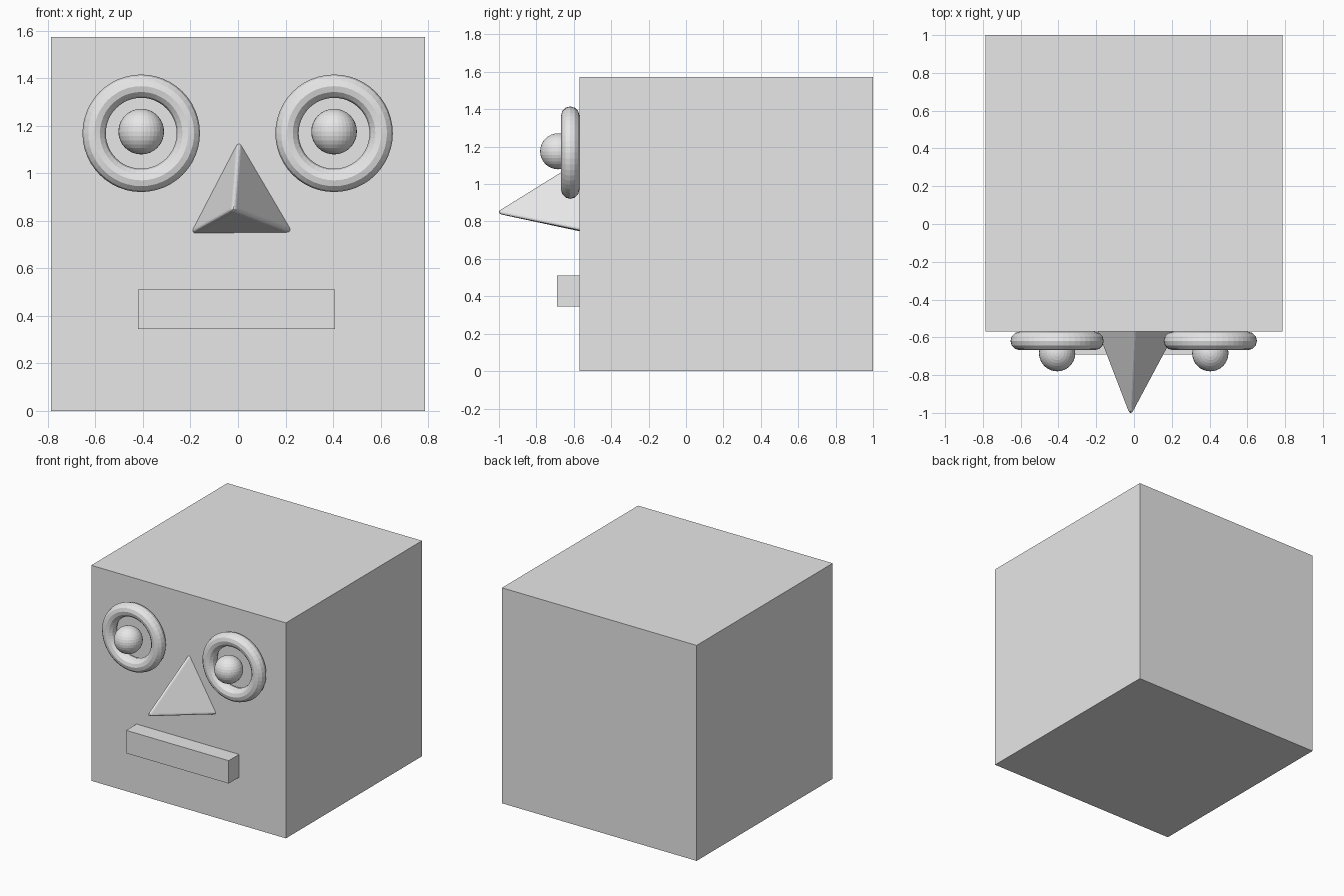
import bpy, bmesh
from mathutils import Matrix, Vector

cube = bpy.data.objects.get("Cube")
if cube:
    bpy.data.objects.remove(cube, do_unlink=True)

GREY = (0.8, 0.8, 0.8, 1)
grey = bpy.data.materials.new("plain grey")
grey.use_nodes = True
grey.diffuse_color = GREY
grey.node_tree.nodes["Principled BSDF"].inputs["Base Color"].default_value = GREY

FACE_Y = -0.57  # plane of the face


def finish(name, bm):
    """Turn a bmesh into a named grey object."""
    bmesh.ops.recalc_face_normals(bm, faces=bm.faces)
    mesh = bpy.data.meshes.new(name)
    bm.to_mesh(mesh)
    bm.free()
    mesh.materials.append(grey)
    obj = bpy.data.objects.new(name, mesh)
    bpy.context.collection.objects.link(obj)
    return obj


def box(name, low, high):
    low, high = Vector(low), Vector(high)
    bm = bmesh.new()
    place = Matrix.Translation((low + high) / 2) @ Matrix.Diagonal((high - low).to_4d())
    bmesh.ops.create_cube(bm, size=1, matrix=place)
    return finish(name, bm)


def ring(name, centre, major, minor):
    """Torus facing the front, made by spinning a small circle."""
    bm = bmesh.new()
    place = Matrix.Translation(Vector(centre) + Vector((major, 0, 0))) @ Matrix.Rotation(1.5707963, 4, "X")
    bmesh.ops.create_circle(bm, segments=12, radius=minor, matrix=Matrix.Translation(
        Vector(centre) + Vector((major, 0, 0))))
    bmesh.ops.spin(bm, geom=bm.verts[:] + bm.edges[:], cent=centre, axis=(0, 1, 0),
                   angle=6.2831853, steps=48, use_merge=True)
    bmesh.ops.remove_doubles(bm, verts=bm.verts, dist=0.0001)
    return finish(name, bm)


def ball(name, centre, radius):
    bm = bmesh.new()
    bmesh.ops.create_uvsphere(bm, u_segments=32, v_segments=16, radius=radius,
                              matrix=Matrix.Translation(centre))
    return finish(name, bm)


# Head and mouth
box("head", (-0.786, FACE_Y, 0), (0.786, 1, 1.573))
box("mouth", (-0.42, -0.69, 0.345), (0.408, FACE_Y + 0.02, 0.512))

# Eyes
for side, x in (("left", 0.404), ("right", -0.407)):
    ring(side + "_eye_ring", (x, -0.619, 1.168), 0.198, 0.049)
    ball(side + "_eyeball", (x, -0.684, 1.175), 0.096)

# Nose: a three-sided pyramid with rounded edges, its base sunk in the head
tip = Vector((-0.02, -1.036, 0.847))
corners = [Vector((x, FACE_Y, z)) for x, z in ((0.003, 1.135), (-0.198, 0.748), (0.228, 0.752))]
bm = bmesh.new()
apex = bm.verts.new(tip)
base = [bm.verts.new(tip + (c - tip) * 1.12) for c in corners]
bm.faces.new(base)
for i in range(3):
    bm.faces.new((apex, base[i], base[(i + 1) % 3]))
bmesh.ops.recalc_face_normals(bm, faces=bm.faces)
bmesh.ops.bevel(bm, geom=bm.edges[:], offset=0.02, offset_type="OFFSET", segments=4,
                profile=0.5, affect="EDGES", clamp_overlap=True)
reach = (-1 - FACE_Y) / (min(v.co.y for v in bm.verts) - FACE_Y)
for v in bm.verts:
    v.co.y = FACE_Y + (v.co.y - FACE_Y) * reach
finish("nose", bm)
